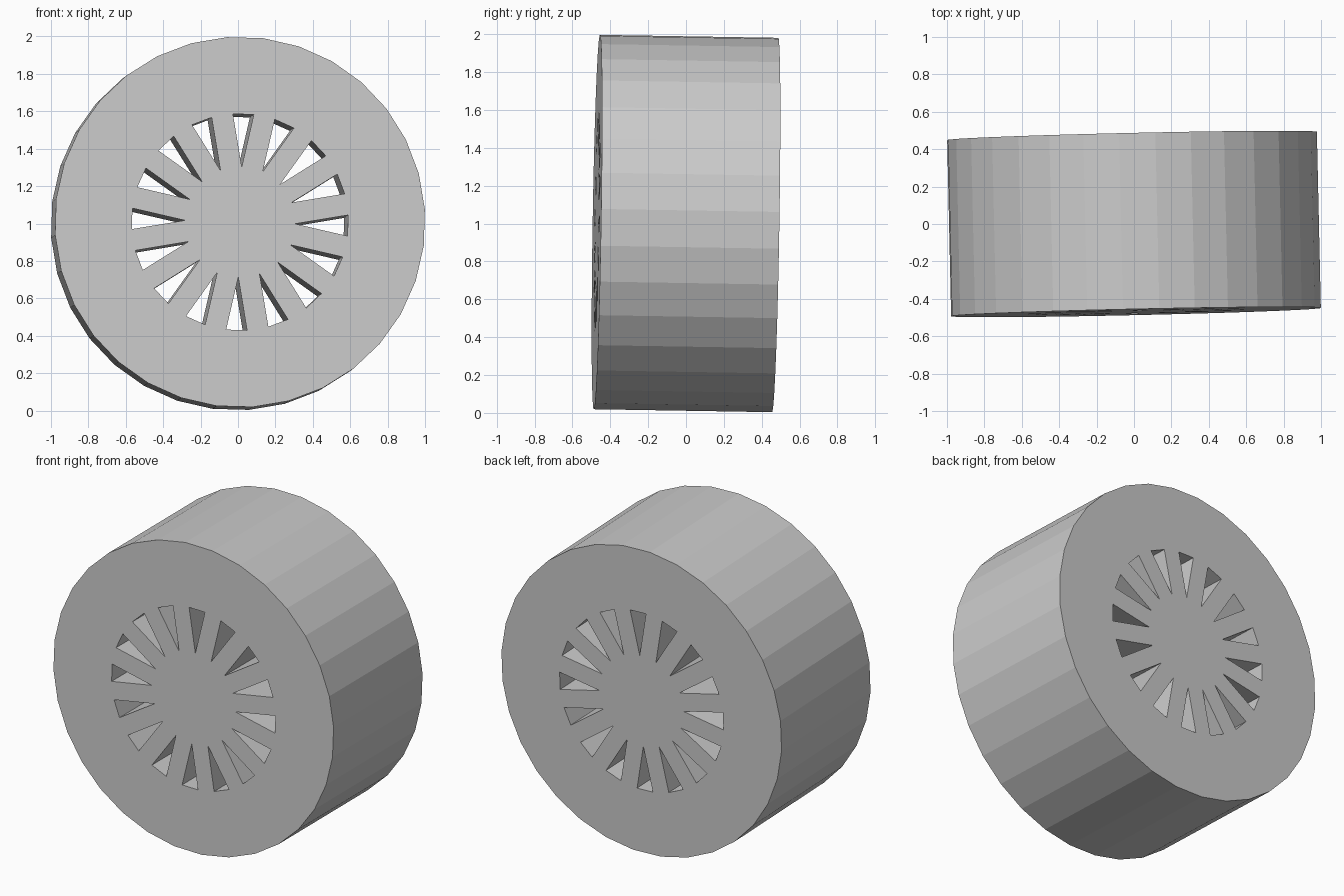
import bpy
from math import radians, cos, sin, tau
from mathutils import Matrix, Vector

cube = bpy.data.objects.get("Cube")
if cube:
    bpy.data.objects.remove(cube, do_unlink=True)

RADIUS, DEPTH, SIDES = 0.991, 0.942, 32
SLOTS, SLOT_IN, SLOT_OUT, SLOT_HALF = 16, 0.295, 0.577, 0.056

# Plain grey material
grey = bpy.data.materials.new("plain grey")
grey.use_nodes = True
colour = (0.6, 0.6, 0.6, 1)
grey.diffuse_color = colour
grey.node_tree.nodes["Principled BSDF"].inputs["Base Color"].default_value = colour

# Flat profile: outer rim plus a ring of wedge slots
profile = bpy.data.curves.new("wheel_profile", "CURVE")
profile.dimensions = "2D"
profile.fill_mode = "BOTH"
profile.extrude = DEPTH / 2


def add_loop(points):
    spline = profile.splines.new("POLY")
    spline.points.add(len(points) - 1)
    for p, (x, y) in zip(spline.points, points):
        p.co = (x, y, 0, 1)
    spline.use_cyclic_u = True
    spline.use_smooth = False


def turn(x, y, a):
    return (x * cos(a) - y * sin(a), x * sin(a) + y * cos(a))


# Rim
add_loop([turn(RADIUS, 0, radians(4) + tau * i / SIDES) for i in range(SIDES)])

# Wedge slots, pointing to the hub
wedge = [(SLOT_IN, 0), (SLOT_OUT, SLOT_HALF), (SLOT_OUT, -SLOT_HALF)]
for i in range(SLOTS):
    a = radians(-1.8) + tau * i / SLOTS
    add_loop([turn(x, y, a) for x, y in wedge])

# Turn the extruded profile into the wheel mesh
helper = bpy.data.objects.new("wheel_profile", profile)
bpy.context.collection.objects.link(helper)
bpy.context.view_layer.update()
mesh = bpy.data.meshes.new_from_object(
    helper.evaluated_get(bpy.context.evaluated_depsgraph_get()))
bpy.data.objects.remove(helper, do_unlink=True)
mesh.name = "slotted_wheel"
mesh.materials.clear()
mesh.materials.append(grey)
for face in mesh.polygons:
    face.use_smooth = False
    face.material_index = 0

wheel = bpy.data.objects.new("slotted_wheel", mesh)
bpy.context.collection.objects.link(wheel)

# Stand it upright with a slight lean of the axle
axle = Vector((0.0225, -1, 0.0165))
lean = Vector((0, -1, 0)).rotation_difference(axle).to_matrix().to_4x4()
wheel.matrix_world = (Matrix.Translation((0, 0, 1)) @ lean
                      @ Matrix.Rotation(radians(90), 4, "X"))
